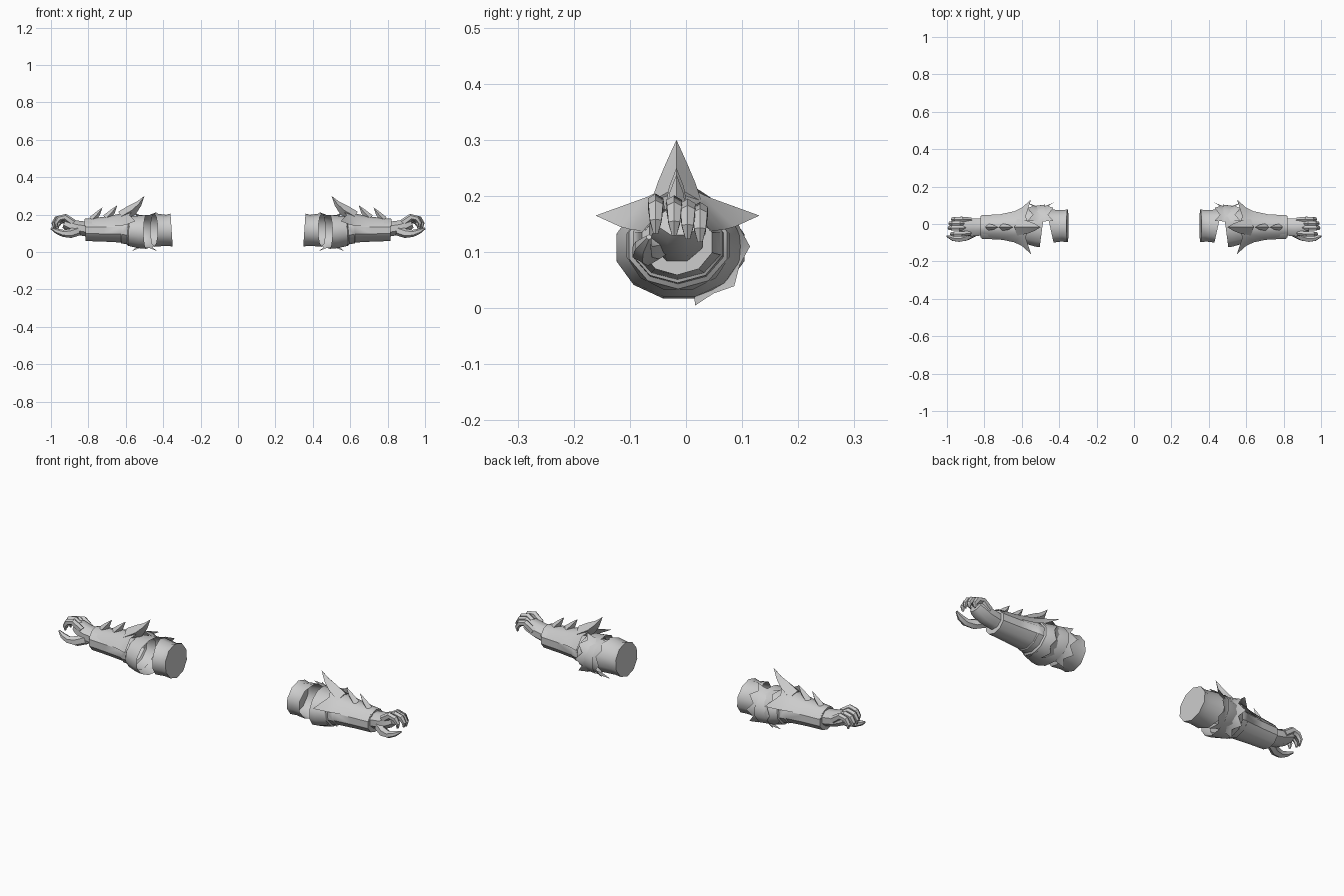
import bpy, bmesh, math
from mathutils import Vector

steel = bpy.data.materials.new("grey_metal")
steel.diffuse_color = (0.6, 0.6, 0.6, 1)


def finish(name, verts, faces, angle=40):
    """Make an object, mirror it to the other arm and shade it."""
    me = bpy.data.meshes.new(name)
    me.from_pydata(verts, [], faces)
    bm = bmesh.new()
    bm.from_mesh(me)
    bmesh.ops.remove_doubles(bm, verts=bm.verts, dist=0.0005)
    bmesh.ops.recalc_face_normals(bm, faces=bm.faces)
    bm.to_mesh(me)
    bm.free()
    me.materials.append(steel)
    ob = bpy.data.objects.new(name, me)
    bpy.context.collection.objects.link(ob)
    mod = ob.modifiers.new("other_arm", 'MIRROR')
    mod.use_axis = (True, False, False)
    bpy.ops.object.select_all(action='DESELECT')
    ob.select_set(True)
    bpy.context.view_layer.objects.active = ob
    bpy.ops.object.shade_smooth_by_angle(angle=math.radians(angle))
    return ob


def tube(name, pts, n=10, cap=(True, True), warp=None, turn=0.5, angle=40):
    """Loft of rings (x, y, z, half width, half height) across a path."""
    verts, faces = [], []
    for i, (x, y, z, w, h) in enumerate(pts):
        a, b = pts[max(i - 1, 0)], pts[min(i + 1, len(pts) - 1)]
        t = Vector((b[0] - a[0], 0, b[2] - a[2])).normalized()
        up = Vector((-t.z, 0, t.x))
        for k in range(n):
            u = 2 * math.pi * (k + turn) / n
            v = Vector((x, y + w * math.cos(u), z)) + up * h * math.sin(u)
            verts.append(warp(v) if warp else v)
    for i in range(len(pts) - 1):
        for k in range(n):
            j = (k + 1) % n
            faces.append((i * n + k, i * n + j, i * n + n + j, i * n + n + k))
    if cap[0]:
        faces.append(tuple(range(n)))
    if cap[1]:
        faces.append(tuple(range(len(verts) - n, len(verts))))
    return finish(name, verts, faces, angle)


def grid(name, rows, angle=40):
    n = len(rows[0])
    faces = [(i * n + k, i * n + k + 1, i * n + n + k + 1, i * n + n + k)
             for i in range(len(rows) - 1) for k in range(n - 1)]
    return finish(name, [p for r in rows for p in r], faces, angle)


# Upper sleeve: closed at the shoulder end, slanted cut at the elbow
def slant_sleeve(v):
    if v.x > 0.42:
        v.x = 0.452 + 0.22 * v.y
    return v


tube("upper_sleeve", [(0.355, -0.01, 0.118, 0.092, 0.088),
                      (0.385, -0.01, 0.116, 0.088, 0.083),
                      (0.44, -0.01, 0.118, 0.094, 0.09)],
     cap=(True, False), warp=slant_sleeve)

# Elbow guard: half shell with a narrow waist and pointed flaring rims
rows = []
for x, r, side in ((0.445, 1.03, -1), (0.47, 0.93, 0), (0.5, 0.88, 0),
                   (0.53, 0.93, 0), (0.555, 1.03, 1)):
    row = []
    for k in range(9):
        a = math.radians(-84 + 21 * k)
        peak = 1 if k % 2 == 0 else -1
        rr = r + (0.06 * peak if side else 0)
        row.append((x + side * 0.014 * peak, 0.005 + 0.1 * rr * math.cos(a),
                    0.11 + 0.097 * rr * math.sin(a)))
    rows.append(row)
grid("elbow_guard", rows, 30)


# Flared cuff, its rim coming to a point on the inner elbow
def slant_cuff(v):
    if v.x < 0.51:
        v.x = 0.488 - 0.13 * v.y
    return v


tube("forearm_cuff", [(0.495, -0.01, 0.108, 0.118, 0.094),
                      (0.53, -0.012, 0.108, 0.112, 0.09),
                      (0.58, -0.014, 0.112, 0.094, 0.082)],
     n=12, cap=(False, False), warp=slant_cuff)

# Forearm glove with stepped bands, open at the wrist
tube("forearm", [(0.54, -0.012, 0.11, 0.1, 0.085),
                 (0.585, -0.014, 0.112, 0.092, 0.078),
                 (0.59, -0.014, 0.113, 0.085, 0.07),
                 (0.62, -0.015, 0.115, 0.084, 0.07),
                 (0.625, -0.015, 0.115, 0.08, 0.064),
                 (0.72, -0.016, 0.116, 0.071, 0.06),
                 (0.815, -0.016, 0.117, 0.066, 0.058),
                 (0.815, -0.016, 0.117, 0.058, 0.05),
                 (0.77, -0.016, 0.117, 0.05, 0.045)],
     cap=(False, True))

# Upper forearm plate: half sections run from the ridge to the edge
half_rows = [
    [(0.82, 0, 0.178), (0.82, 0.033, 0.168), (0.82, 0.058, 0.138)],
    [(0.72, 0, 0.188), (0.72, 0.038, 0.176), (0.72, 0.066, 0.138)],
    [(0.64, 0, 0.203), (0.64, 0.044, 0.188), (0.64, 0.083, 0.14)],
    [(0.60, 0, 0.217), (0.60, 0.05, 0.194), (0.60, 0.102, 0.145)],
    [(0.555, 0, 0.225), (0.58, 0.055, 0.198), (0.55, 0.146, 0.165)],
]
grid("forearm_plate",
     [[(x, -0.015 - y, z) for x, y, z in reversed(r)] +
      [(x, -0.015 + y, z) for x, y, z in r[1:]] for r in half_rows], 45)

# Spikes along the ridge, swept back to the elbow
for name, path in (
    ("crest_spike", [(0.625, 0.19, 0.045, 0.03), (0.565, 0.225, 0.033, 0.03),
                     (0.53, 0.258, 0.019, 0.016), (0.5, 0.3, 0.0, 0.0)]),
    ("middle_spike", [(0.705, 0.18, 0.02, 0.022), (0.67, 0.217, 0.013, 0.014),
                      (0.645, 0.25, 0.0, 0.0)]),
    ("front_spike", [(0.78, 0.172, 0.018, 0.02), (0.748, 0.207, 0.012, 0.013),
                     (0.725, 0.238, 0.0, 0.0)]),
):
    tube(name, [(x, -0.017, z, w, h) for x, z, w, h in path], n=4, turn=0)

# Hand: wrist and palm
tube("palm", [(0.78, -0.016, 0.118, 0.045, 0.042),
              (0.825, -0.016, 0.125, 0.05, 0.042),
              (0.87, -0.018, 0.133, 0.052, 0.04),
              (0.91, -0.014, 0.148, 0.048, 0.036),
              (0.93, -0.012, 0.155, 0.04, 0.028)], n=8)

# Curled fingers, the first standing a little apart
for i, (y, dx, dz) in enumerate(((-0.054, -0.005, 0.003), (-0.021, 0.008, 0.0),
                                 (0.003, 0.004, -0.006), (0.025, -0.01, -0.012))):
    tube("finger_%d" % (i + 1),
         [(0.885 + dx, y * 0.9, 0.152 + dz, 0.014, 0.02),
          (0.93 + dx, y, 0.184 + dz, 0.016, 0.018),
          (0.962 + dx, y, 0.176 + dz, 0.015, 0.016),
          (0.978 + dx, y, 0.152 + dz, 0.012, 0.012),
          (0.976 + dx, y, 0.13 + dz, 0.005, 0.005)], n=6)

# Thumb
tube("thumb", [(0.85, -0.045, 0.115, 0.024, 0.026),
               (0.895, -0.068, 0.1, 0.024, 0.025),
               (0.935, -0.078, 0.1, 0.02, 0.019),
               (0.97, -0.076, 0.112, 0.016, 0.014),
               (1.0, -0.066, 0.127, 0.005, 0.005)], n=6)
